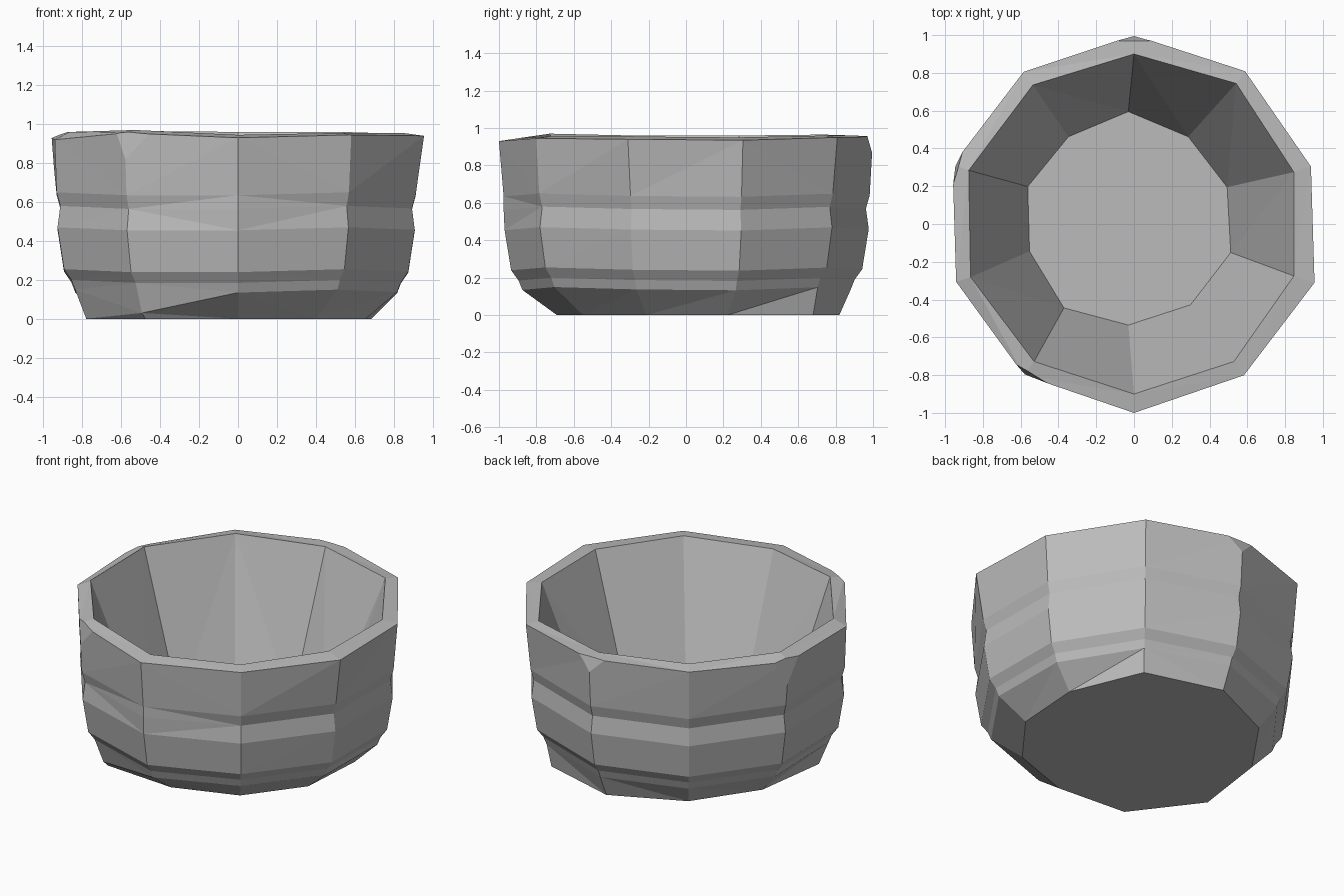
import bpy
import bmesh
from math import sin, cos, radians
from mathutils import Vector

SIDES = 10

cube = bpy.data.objects.get("Cube")
if cube:
    bpy.data.objects.remove(cube, do_unlink=True)

# Plain stone grey
stone = bpy.data.materials.new("stone_grey")
stone.use_nodes = True
stone.diffuse_color = (0.5, 0.5, 0.5, 1)
stone.node_tree.nodes["Principled BSDF"].inputs["Base Color"].default_value = stone.diffuse_color


def corner(index, radius, z, centre=(0, 0)):
    """Point on a ten-sided ring, counted clockwise from the back."""
    a = radians(90 - index * 360 / SIDES)
    return Vector((centre[0] + radius * cos(a), centre[1] + radius * sin(a), z))


def ring(bm, radii, heights, centre=(0, 0)):
    return [bm.verts.new(corner(i, radii[i], heights[i], centre)) for i in range(SIDES)]


def bridge(bm, low, high):
    for i in range(SIDES):
        j = (i + 1) % SIDES
        bm.faces.new((low[j], low[i], high[i], high[j]))


def chip(bm, point, normal):
    """Slice a flat flake off the rim and close the cut."""
    geom = bm.verts[:] + bm.edges[:] + bm.faces[:]
    cut = bmesh.ops.bisect_plane(bm, geom=geom, plane_co=point, plane_no=normal, clear_outer=True)
    edges = [e for e in cut["geom_cut"] if isinstance(e, bmesh.types.BMEdge) and e.is_boundary]
    bmesh.ops.holes_fill(bm, edges=edges, sides=0)


bm = bmesh.new()

# Uneven base
base = [0.82, 0.84, 0.72, 0.69, 0.68, 0.69, 0.81, 0.82, 0.75, 0.76]
rings = [ring(bm, base, [0] * SIDES)]

# Outer wall: stepped foot, belly, groove and upper band, worn differently at each corner
profile = [(0.87, 0.14), (0.89, 0.19), (0.93, 0.245), (0.965, 0.46), (0.95, 0.57), (0.97, 0.64)]
wear = [0.012, 0, -0.01, -0.01, 0, 0.005, 0.005, 0.01, 0.01, 0]
for level, (radius, z) in enumerate(profile):
    radii = [radius + w for w in wear]
    heights = [z + 0.01 * sin(2 * i) for i in range(SIDES)]
    if level == 0:
        radii[6], heights[6] = 0.84, 0.03
    if level == 4:
        radii[5] = 0.975
    rings.append(ring(bm, radii, heights))

# Rim: outer edge slightly lower than the inner edge
outer = [1, 1, 0.985, 1.005, 0.99, 1, 0.99, 0.99, 1.01, 0.995]
rings.append(ring(bm, outer, [0.955, 0.95, 0.935, 0.94, 0.945, 0.93, 0.955, 0.92, 0.93, 0.95]))
inner = [0.9, 0.92, 0.89, 0.89, 0.9, 0.9, 0.9, 0.91, 0.92, 0.91]
rings.append(ring(bm, inner, [0.96, 0.96, 0.95, 0.955, 0.955, 0.945, 0.97, 0.96, 0.96, 0.965]))

# Hollow: tapering wall down to a small off-centre floor
floor = [0.57, 0.54, 0.55, 0.57, 0.56, 0.56, 0.58, 0.55, 0.56, 0.54]
rings.append(ring(bm, floor, [0.04] * SIDES, (-0.03, 0.025)))

for low, high in zip(rings, rings[1:]):
    bridge(bm, low, high)
bm.faces.new(rings[0])
bm.faces.new(rings[-1][::-1])
bmesh.ops.triangulate(bm, faces=[f for f in bm.faces if len(f.verts) == 4], quad_method="SHORT_EDGE")

# Chipped corners of the rim: back, front and side
chip(bm, (0, 1, 0.85), (0, 0.105, 0.03))
chip(bm, (-0.58, -0.8, 0.79), (-0.0135, -0.0226, 0.0042))
chip(bm, (-0.945, 0.3, 0.8), (-0.95, 0.27, 0.1))

bmesh.ops.recalc_face_normals(bm, faces=bm.faces)

mesh = bpy.data.meshes.new("stone_bowl")
bm.to_mesh(mesh)
bm.free()
mesh.materials.append(stone)
bowl = bpy.data.objects.new("stone_bowl", mesh)
bpy.context.collection.objects.link(bowl)
